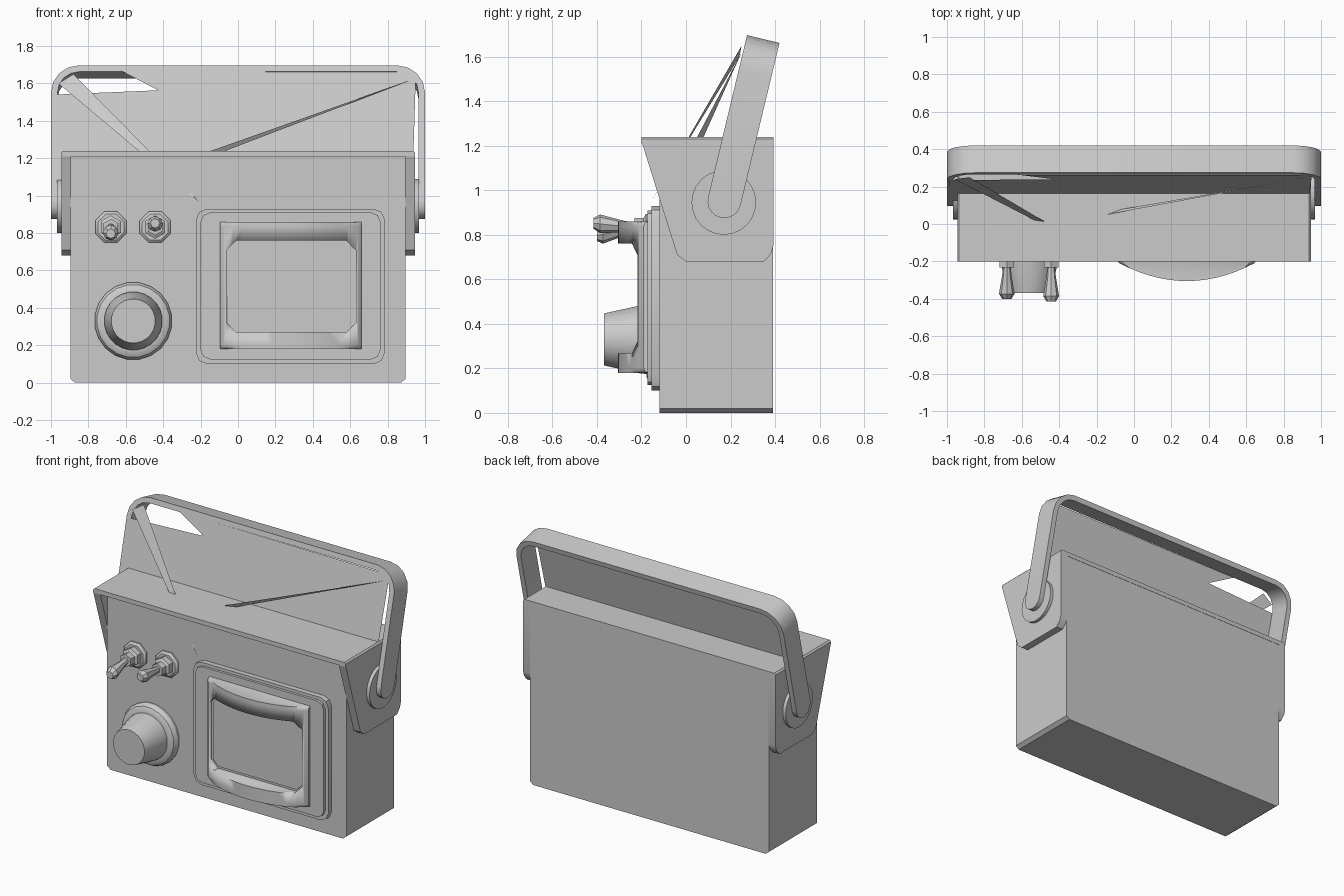
import bpy, bmesh, math
from mathutils import Matrix, Vector

if "Cube" in bpy.data.objects:
    bpy.data.objects.remove(bpy.data.objects["Cube"])


def finish(bm, name, smooth=True):
    bmesh.ops.recalc_face_normals(bm, faces=bm.faces)
    me = bpy.data.meshes.new(name)
    bm.to_mesh(me)
    bm.free()
    ob = bpy.data.objects.new(name, me)
    bpy.context.collection.objects.link(ob)
    if smooth:
        bpy.ops.object.select_all(action='DESELECT')
        ob.select_set(True)
        bpy.context.view_layer.objects.active = ob
        bpy.ops.object.shade_smooth_by_angle(angle=math.radians(30))
    return ob


def add_prism(bm, pts, axis, lo, hi):
    """Extrude a 2D outline along an axis: x -> (y,z), y -> (x,z), z -> (x,y)."""
    place = {'x': lambda a, b, t: (t, a, b),
             'y': lambda a, b, t: (a, t, b),
             'z': lambda a, b, t: (a, b, t)}[axis]
    rings = [[bm.verts.new(place(a, b, t)) for a, b in pts] for t in (lo, hi)]
    n = len(pts)
    for i in range(n):
        j = (i + 1) % n
        bm.faces.new((rings[0][i], rings[0][j], rings[1][j], rings[1][i]))
    bm.faces.new(rings[0])
    bm.faces.new(rings[1])


def prism(name, pts, axis, lo, hi):
    bm = bmesh.new()
    add_prism(bm, pts, axis, lo, hi)
    return finish(bm, name)


def arc(cx, cz, r, a0, a1, n):
    return [(cx + r * math.cos(math.radians(a0 + (a1 - a0) * i / n)),
             cz + r * math.sin(math.radians(a0 + (a1 - a0) * i / n))) for i in range(n + 1)]


def rounded(x0, x1, z0, z1, r, n=2):
    return (arc(x1 - r, z1 - r, r, 0, 90, n) + arc(x0 + r, z1 - r, r, 90, 180, n)
            + arc(x0 + r, z0 + r, r, 180, 270, n) + arc(x1 - r, z0 + r, r, 270, 360, n))


def lathe(name, x, z, profile, sides):
    """Stack of rings (radius, y) around an axis running front to back."""
    bm = bmesh.new()
    rings = []
    for r, y in profile:
        rings.append([bm.verts.new((x + r * math.cos(2 * math.pi * (i + .5) / sides), y,
                                    z + r * math.sin(2 * math.pi * (i + .5) / sides)))
                      for i in range(sides)])
    for a, b in zip(rings, rings[1:]):
        for i in range(sides):
            j = (i + 1) % sides
            bm.faces.new((a[i], a[j], b[j], b[i]))
    bm.faces.new(rings[0])
    bm.faces.new(rings[-1])
    return finish(bm, name)


# Case body and the cover that wraps its top and sides
prism('case_body', [(-.87, 0), (.87, 0), (.895, .02), (.895, 1.22), (-.895, 1.22), (-.895, .02)],
      'y', -.12, .39)
prism('cover_top', [(-.945, 1.21), (.945, 1.21), (.945, 1.23), (.935, 1.24), (-.935, 1.24), (-.945, 1.23)],
      'y', -.2, .392)
side = [(-.2, 1.22), (.392, 1.22), (.392, .75), (.382, .715), (.35, .68), (0, .68), (-.04, .71)]
for s, tag in ((-1, 'left'), (1, 'right')):
    prism('cover_side_' + tag, side, 'x', s * .893, s * .945)
    prism('pivot_disc_' + tag, arc(.17, .945, .145, 0, 345, 23), 'x', s * .94, s * .967)

# Carry handle: bent strap with rounded leg ends, leaning back
R, T, H, W = .15, .035, .75, .075
outer = [(1, 0)] + arc(1 - R, H - R, R, 0, 90, 4)
inner = [(1 - T, 0)] + arc(1 - R, H - R, R - T, 0, 90, 4)
half = outer + [(-x, z) for x, z in reversed(outer)]
half_in = inner + [(-x, z) for x, z in reversed(inner)]
bm = bmesh.new()
add_prism(bm, half + half_in[::-1], 'y', -W, W)
for s in (-1, 1):
    add_prism(bm, arc(0, 0, W, 180, 360, 10), 'x', s * (1 - T), s)
lean = Matrix.Translation((0, .172, .95)) @ Matrix.Rotation(math.radians(-13.5), 4, 'X')
bmesh.ops.transform(bm, matrix=lean, verts=bm.verts)
finish(bm, 'carry_handle')

# Thin sheets stretched inside the handle
def on_front(x, z):
    return (x, .1 + (z - .97) * .235, z)

bm = bmesh.new()
for poly in ([on_front(-.99, 1.54), on_front(.95, 1.62), on_front(.93, .97), on_front(-.99, .97)],
             [on_front(-.62, 1.665), on_front(.92, 1.66), on_front(.95, 1.62), on_front(-.42, 1.56)],
             [(-.96, .24, 1.6), (-.88, .25, 1.65), (-.2, -.15, .96)],
             [(.93, .25, 1.62), (-.2, .04, 1.22), (-.12, .07, 1.22)]):
    bm.faces.new([bm.verts.new(p) for p in poly])
finish(bm, 'handle_web', False)

# Screen mounting plate in two steps
prism('screen_plate', rounded(-.225, .785, .10, .93, .06), 'y', -.155, -.11)
prism('screen_plate_step', rounded(-.2, .762, .125, .91, .05), 'y', -.172, -.15)

# Bulging screen surround: curved front, softened edges, opening cut through
front = []
for i in range(15):
    t = -1 + 2 * i / 14
    front.append((.283 + .36 * t, -.305 + .095 * t * t))
bm = bmesh.new()
add_prism(bm, [(-.095, -.165), (-.095, -.19)] + front + [(.66, -.19), (.66, -.165)], 'z', .18, .86)
rim = [e for e in bm.edges if all(v.co.y < -.18 for v in e.verts)
       and abs(e.verts[0].co.z - e.verts[1].co.z) < 1e-4]
bmesh.ops.bevel(bm, geom=rim, offset=.022, segments=3, profile=.5, affect='EDGES')
surround = finish(bm, 'screen_surround')
cutter = prism('screen_cutter', rounded(-.06, .63, .27, .76, .05, 1), 'y', -.4, -.196)
cutter.hide_render = True
cutter.hide_set(True)
cut = surround.modifiers.new('opening', 'BOOLEAN')
cut.object = cutter
cut.operation = 'DIFFERENCE'
cut.solver = 'EXACT'
dg = bpy.context.evaluated_depsgraph_get()
surround.data = bpy.data.meshes.new_from_object(surround.evaluated_get(dg))
surround.modifiers.clear()
bpy.data.objects.remove(cutter)
prism('screen_glass', rounded(-.045, .622, .285, .747, .04, 1), 'y', -.203, -.19)

# Tuning knob with a rounded collar
lathe('knob_collar', -.56, .33, [(.205, -.115), (.208, -.14), (.195, -.165), (.17, -.178), (.15, -.178)], 20)
lathe('knob', -.56, .33, [(.157, -.16), (.155, -.2), (.118, -.368)], 24)

# Toggle switches: washer, nut and a flared lever tipped up or down
for x, tip, tag in ((-.68, -.035, 'left'), (-.443, .02, 'right')):
    lathe('toggle_washer_' + tag, x, .832, [(.09, -.115), (.09, -.13), (.075, -.142)], 8)
    lathe('toggle_nut_' + tag, x, .832, [(.062, -.14), (.062, -.18), (.044, -.19), (.044, -.232)], 6)
    end = -.4 if tip < 0 else -.415
    bm = bmesh.new()
    rings = []
    for t, r in ((0, .02), (.3, .025), (.85, .042), (1, .025)):
        c = Vector((x, -.22 + (end + .22) * t, .832 + tip * t))
        rings.append([bm.verts.new(c + Vector((r * math.cos(k * math.pi / 4), 0, r * math.sin(k * math.pi / 4))))
                      for k in range(8)])
    for a, b in zip(rings, rings[1:]):
        for k in range(8):
            bm.faces.new((a[k], a[(k + 1) % 8], b[(k + 1) % 8], b[k]))
    bm.faces.new(rings[0])
    bm.faces.new(rings[-1])
    finish(bm, 'toggle_lever_' + tag)
